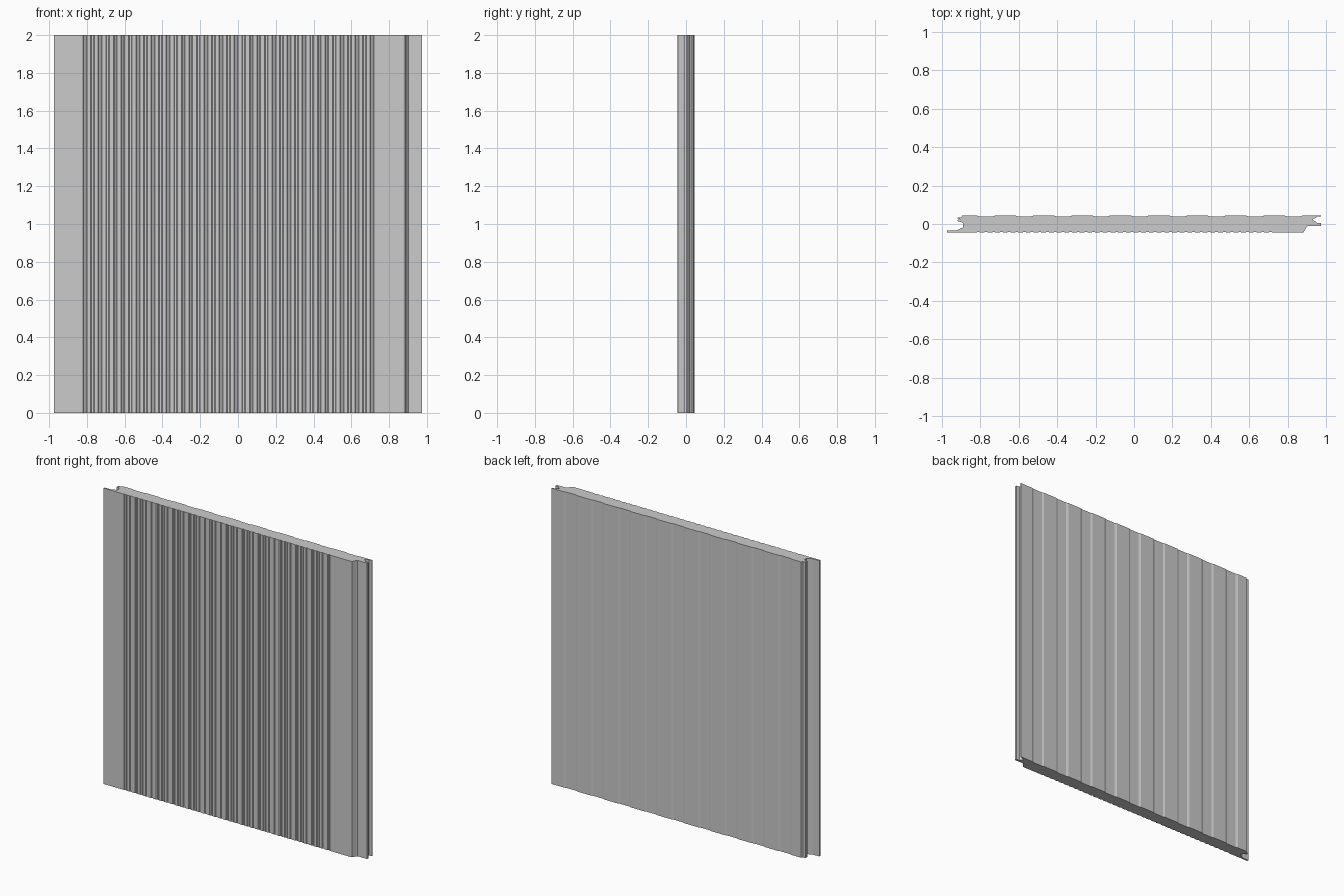
import bpy, bmesh

if "Cube" in bpy.data.objects:
    bpy.data.objects.remove(bpy.data.objects["Cube"])

HEIGHT = 2.0
FRONT, BACK = -0.045, 0.045


def ribs(x0, pitch, count, width, slope, outer, inner):
    """Row of shallow trapezoid grooves, left to right."""
    pts = []
    for i in range(count):
        x = x0 + i * pitch
        pts += [(x, outer), (x + slope, inner),
                (x + width - slope, inner), (x + width, outer)]
    return pts


# Front sheet: fine grooves, running left to right
front = [(-0.973, FRONT)]
front += ribs(-0.82, 0.04, 39, 0.02, 0.005, FRONT, FRONT + 0.004)
front += [(0.875, FRONT), (0.883, FRONT + 0.003)]

# Right joint: sloped shoulder, lower tongue, V socket, upper lip
right = [(0.897, -0.016), (0.903, -0.011), (0.973, -0.011), (0.973, 0.004),
         (0.952, 0.005), (0.946, 0.012), (0.932, 0.019), (0.932, 0.026),
         (0.946, 0.032), (0.952, 0.038), (0.973, 0.040), (0.973, BACK)]

# Back sheet: broad shallow grooves, reversed to run right to left
back = ribs(-0.82, 0.2, 9, 0.1, 0.015, BACK, BACK - 0.005)[::-1]
back += [(-0.892, BACK)]

# Left joint: double-nosed tongue above a thin overlapping flange
left = [(-0.900, 0.034), (-0.918, 0.034), (-0.918, 0.029), (-0.905, 0.025),
        (-0.918, 0.021), (-0.918, 0.015), (-0.900, 0.010), (-0.890, 0.006),
        (-0.890, -0.018), (-0.925, -0.034), (-0.973, -0.034)]

# Extrude the closed cross-section up to full height
bm = bmesh.new()
section = bm.faces.new([bm.verts.new((x, y, 0))
                        for x, y in front + right + back + left])
top = bmesh.ops.extrude_face_region(bm, geom=[section], use_keep_orig=True)
bmesh.ops.translate(bm, vec=(0, 0, HEIGHT),
                    verts=[v for v in top["geom"] if isinstance(v, bmesh.types.BMVert)])
bmesh.ops.recalc_face_normals(bm, faces=bm.faces[:])
mesh = bpy.data.meshes.new("insulated_wall_panel")
bm.to_mesh(mesh)
bm.free()
panel = bpy.data.objects.new("insulated_wall_panel", mesh)
bpy.context.collection.objects.link(panel)
